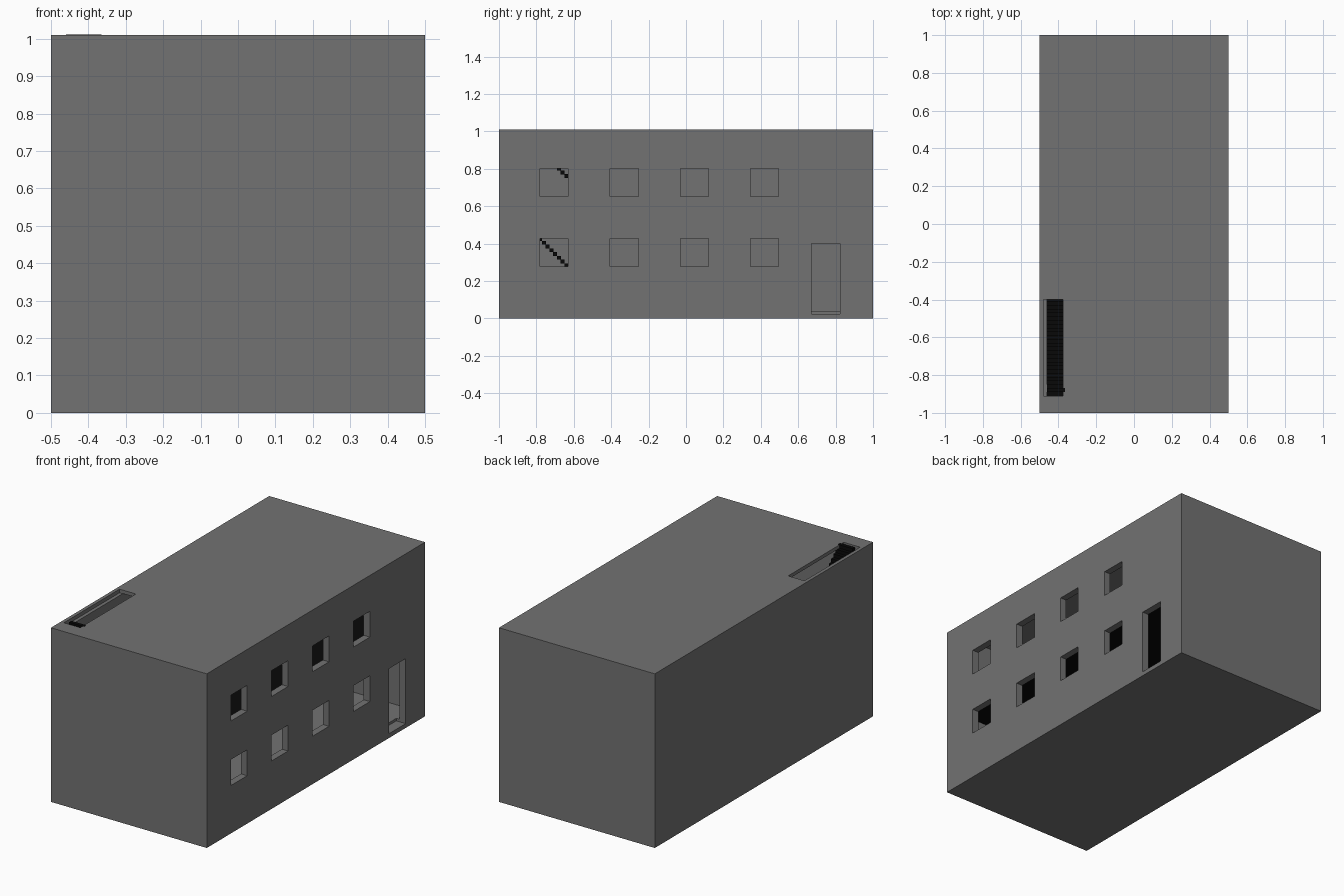
import bpy, bmesh
from mathutils import Matrix, Vector

if "Cube" in bpy.data.objects:
    bpy.data.objects.remove(bpy.data.objects["Cube"])


def boxes(name, spans):
    """One object made of boxes, each given as (x0, x1, y0, y1, z0, z1)."""
    bm = bmesh.new()
    for x0, x1, y0, y1, z0, z1 in spans:
        mid = Vector((x0 + x1, y0 + y1, z0 + z1)) / 2
        size = Matrix.Diagonal((x1 - x0, y1 - y0, z1 - z0, 1))
        bmesh.ops.create_cube(bm, size=1, matrix=Matrix.Translation(mid) @ size)
    mesh = bpy.data.meshes.new(name)
    bm.to_mesh(mesh)
    bm.free()
    obj = bpy.data.objects.new(name, mesh)
    bpy.context.collection.objects.link(obj)
    return obj


def cut(obj, name, spans):
    """Subtract separate boxes with a temporary hidden cutter."""
    cutter = boxes(name, spans)
    cutter.hide_render = True
    mod = obj.modifiers.new(name, 'BOOLEAN')
    mod.operation = 'DIFFERENCE'
    mod.solver = 'EXACT'
    mod.object = cutter
    bpy.context.view_layer.objects.active = obj
    bpy.ops.object.modifier_apply(modifier=mod.name)
    bpy.data.objects.remove(cutter)


def paint(obj, name, value):
    mat = bpy.data.materials.get(name) or bpy.data.materials.new(name)
    mat.diffuse_color = (value, value, value, 1)
    mat.use_nodes = True
    mat.node_tree.nodes["Principled BSDF"].inputs["Base Color"].default_value = mat.diffuse_color
    obj.data.materials.clear()
    obj.data.materials.append(mat)


W = 0.04          # wall thickness
TOP = 1.01
ROOF = 0.02       # roof thickness

# Hollow shell
shell = boxes("building_shell", [(-0.5, 0.5, -1, 1, 0, TOP)])
cut(shell, "room_cutter", [(-0.5 + W, 0.5 - W, -1 + W, 1 - W, W, TOP - ROOF)])

# Windows and door in the right wall
openings = [(0.44, 0.6, -0.78 + 0.375 * i, -0.63 + 0.375 * i, z, z + 0.15)
            for i in range(4) for z in (0.278, 0.652)]
openings.append((0.44, 0.6, 0.67, 0.823, 0.025, 0.402))
cut(shell, "opening_cutter", openings)

# Stair hatch in the roof, leaving the wall top as a ledge
cut(shell, "hatch_cutter", [(-0.48, -0.375, -0.91, -0.4, TOP - ROOF - 0.001, 1.1)])
paint(shell, "dark_grey", 0.17)

# Upper floor with matching stairwell
floor = boxes("upper_floor", [(-0.46, 0.46, -0.96, 0.96, 0.50, 0.535)])
cut(floor, "stairwell_cutter", [(-0.48, -0.375, -0.89, -0.41, 0.4, 0.7)])
paint(floor, "black", 0.0025)

# Two flights of small square treads, climbing towards the front
for name, top in (("lower_stairs", 0.535), ("upper_stairs", TOP + 0.001)):
    steps = []
    for i in range(25):
        y, z = -0.89 + 0.02 * i, top - 0.02 * i
        steps.append((-0.46, -0.365, y, y + 0.0205, z - 0.0205, z))
    stairs = boxes(name, steps)
    paint(stairs, "black", 0.0025)
